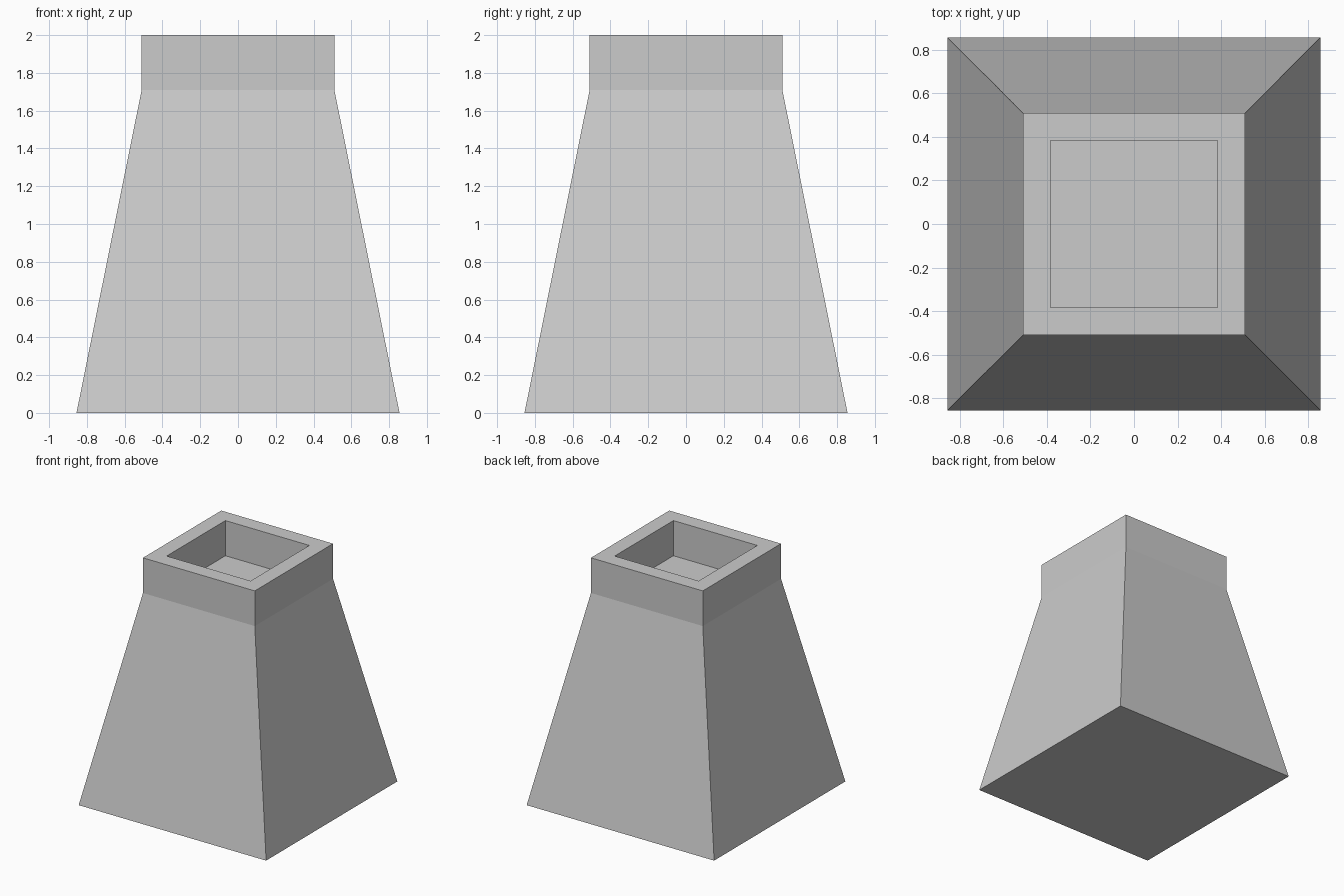
import bpy, bmesh

cube = bpy.data.objects.get("Cube")
if cube:
    bpy.data.objects.remove(cube)

GREY = (0.6, 0.6, 0.6, 1.0)
stone = bpy.data.materials.new("stone_grey")
stone.use_nodes = True
stone.diffuse_color = GREY
stone.node_tree.nodes["Principled BSDF"].inputs["Base Color"].default_value = GREY

# Square rings as (half width, height): flared base, neck, rim, recess wall and floor
PROFILE = [(0.855, 0), (0.51, 1.71), (0.51, 2), (0.383, 2), (0.383, 1.71)]
CORNERS = [(-1, -1), (1, -1), (1, 1), (-1, 1)]

bm = bmesh.new()
rings = [[bm.verts.new((x * w, y * w, z)) for x, y in CORNERS] for w, z in PROFILE]
for lower, upper in zip(rings, rings[1:]):
    for i in range(4):
        j = (i + 1) % 4
        bm.faces.new((lower[i], lower[j], upper[j], upper[i]))

# Underside and recess floor
bm.faces.new(reversed(rings[0]))
bm.faces.new(rings[-1])
bmesh.ops.recalc_face_normals(bm, faces=bm.faces)

mesh = bpy.data.meshes.new("tapered_pedestal")
bm.to_mesh(mesh)
bm.free()
mesh.materials.append(stone)
pedestal = bpy.data.objects.new("tapered_pedestal", mesh)
bpy.context.collection.objects.link(pedestal)
